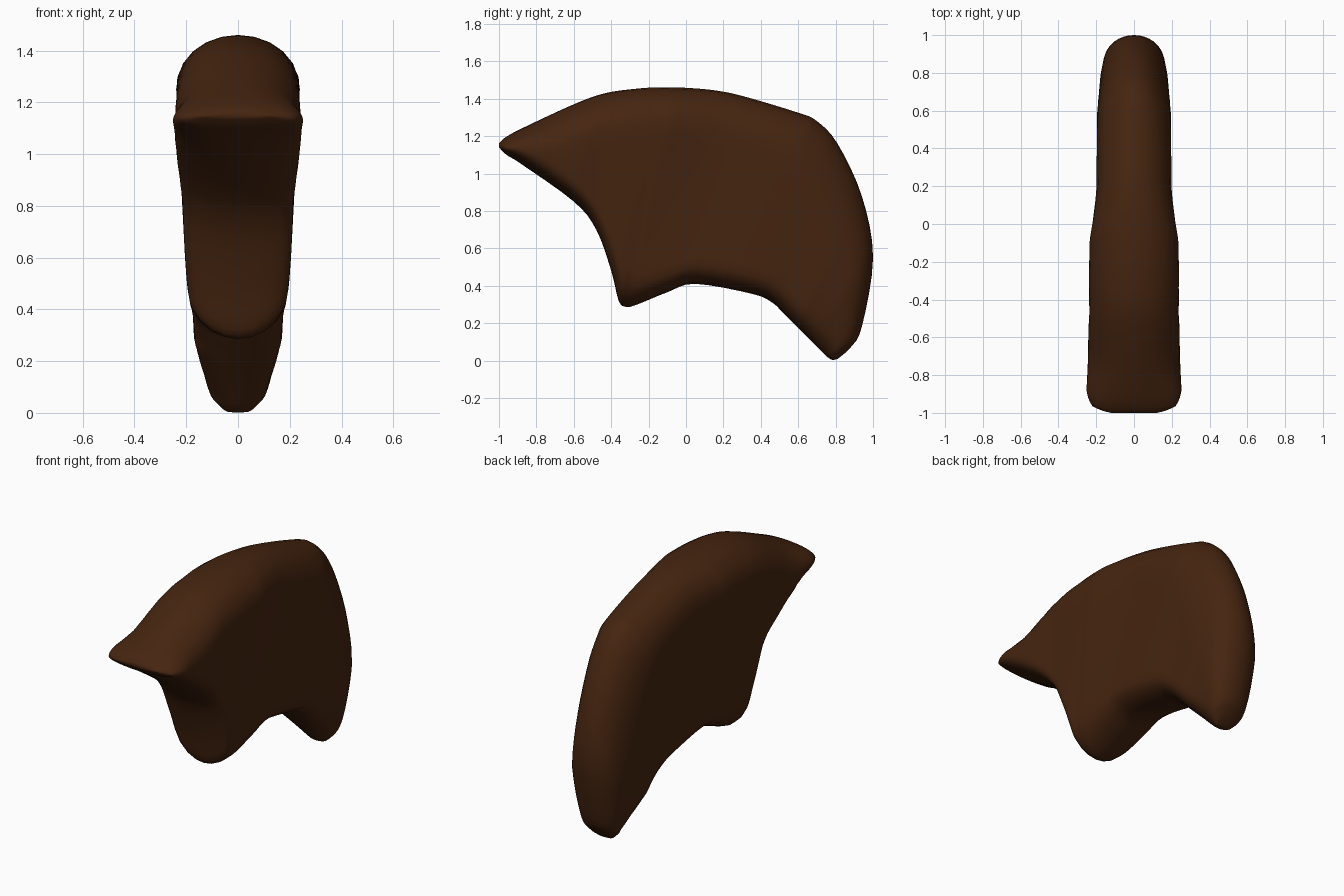
import bpy, bmesh, math

if "Cube" in bpy.data.objects:
    bpy.data.objects.remove(bpy.data.objects["Cube"])

# Side outline, front to back: outer (y, z) and inner (y, z)
OUTLINE = [
    (-1, 1.16, -1, 1.14), (-.97, 1.19, -.96, 1.1), (-.88, 1.24, -.88, 1.05),
    (-.6, 1.37, -.6, .85), (-.43, 1.43, -.48, .7), (-.25, 1.455, -.4, .48),
    (-.15, 1.46, -.36, .32), (-.07, 1.46, -.32, .287), (.02, 1.457, -.26, .3),
    (.15, 1.445, -.1, .365), (.3, 1.415, .05, .41), (.6, 1.325, .36, .355),
    (.7, 1.28, .46, .31), (.81, 1.16, .51, .265), (.94, .88, .585, .19),
    (1, .55, .66, .115), (.94, .18, .735, .038), (.88, .07, .765, .012),
    (.81, .008, .785, .002),
]
# Half widths: station number, outside, inside
WIDTHS = [(0, .12, .12), (1, .22, .22), (2, .255, .25), (4, .25, .205), (7, .25, .18),
          (10, .2, .19), (14, .2, .165), (15, .195, .135), (16, .14, .1), (18, .04, .04)]
STEPS, N = 4, 20


def spline(p, q, r, s, t):
    return [.5 * (2*b + (c-a)*t + (2*a-5*b+4*c-d)*t*t + (3*b-a-3*c+d)*t**3)
            for a, b, c, d in zip(p, q, r, s)]


def ease(t):
    t = min(1, max(0, t))
    return t*t*(3 - 2*t)


def rounded(u):
    u = min(1, max(0, u))
    return math.sqrt(1 - (1-u)**2)


def width(s):
    for (a, ao, ai), (b, bo, bi) in zip(WIDTHS, WIDTHS[1:]):
        if s <= b:
            t = (s-a) / (b-a)
            t = ease(t) if 4 <= a <= 10 else t
            return ao + (bo-ao)*t, ai + (bi-ai)*t


# Loft mirrored rounded sections along the outline
bm = bmesh.new()
rings = []
last = len(OUTLINE) - 1
for n in range(last*STEPS + 1):
    i = min(n // STEPS, last - 1)
    s = n / STEPS
    oy, oz, iy, iz = spline(OUTLINE[max(i-1, 0)], OUTLINE[i], OUTLINE[i+1],
                            OUTLINE[min(i+2, last)], s - i)
    wo, wi = width(s)
    L = math.hypot(iy-oy, iz-oz)
    # Back edge is rounded deeper, and so is the side tip
    ro = min(.22 + .25*ease((s-10)/4), L*.6)
    ri = min(.1 + .08*math.exp(-(s-7)**2/2), L*.4)
    right, left = [], []
    for j in range(N + 1):
        t = (1 - math.cos(math.pi*j/N)) / 2
        x = (wo + (wi-wo)*t) * rounded(t*L/ro) * rounded((1-t)*L/ri)
        y, z = oy + (iy-oy)*t, oz + (iz-oz)*t
        right.append(bm.verts.new((x, y, z)))
        if 0 < j < N:
            left.append(bm.verts.new((-x, y, z)))
    rings.append(right + left[::-1])
for a, b in zip(rings, rings[1:]):
    for j in range(len(a)):
        k = (j+1) % len(a)
        bm.faces.new((a[j], a[k], b[k], b[j]))
bm.faces.new(rings[0])
bm.faces.new(rings[-1][::-1])
bmesh.ops.recalc_face_normals(bm, faces=bm.faces)
for f in bm.faces:
    f.smooth = True

mesh = bpy.data.meshes.new("hair")
bm.to_mesh(mesh)
bm.free()
hair = bpy.data.objects.new("hair", mesh)
bpy.context.collection.objects.link(hair)
mat = bpy.data.materials.new("dark brown")
mat.diffuse_color = (.06, .018, .005, 1)
mat.use_nodes = True
mat.node_tree.nodes["Principled BSDF"].inputs["Base Color"].default_value = mat.diffuse_color
mesh.materials.append(mat)
